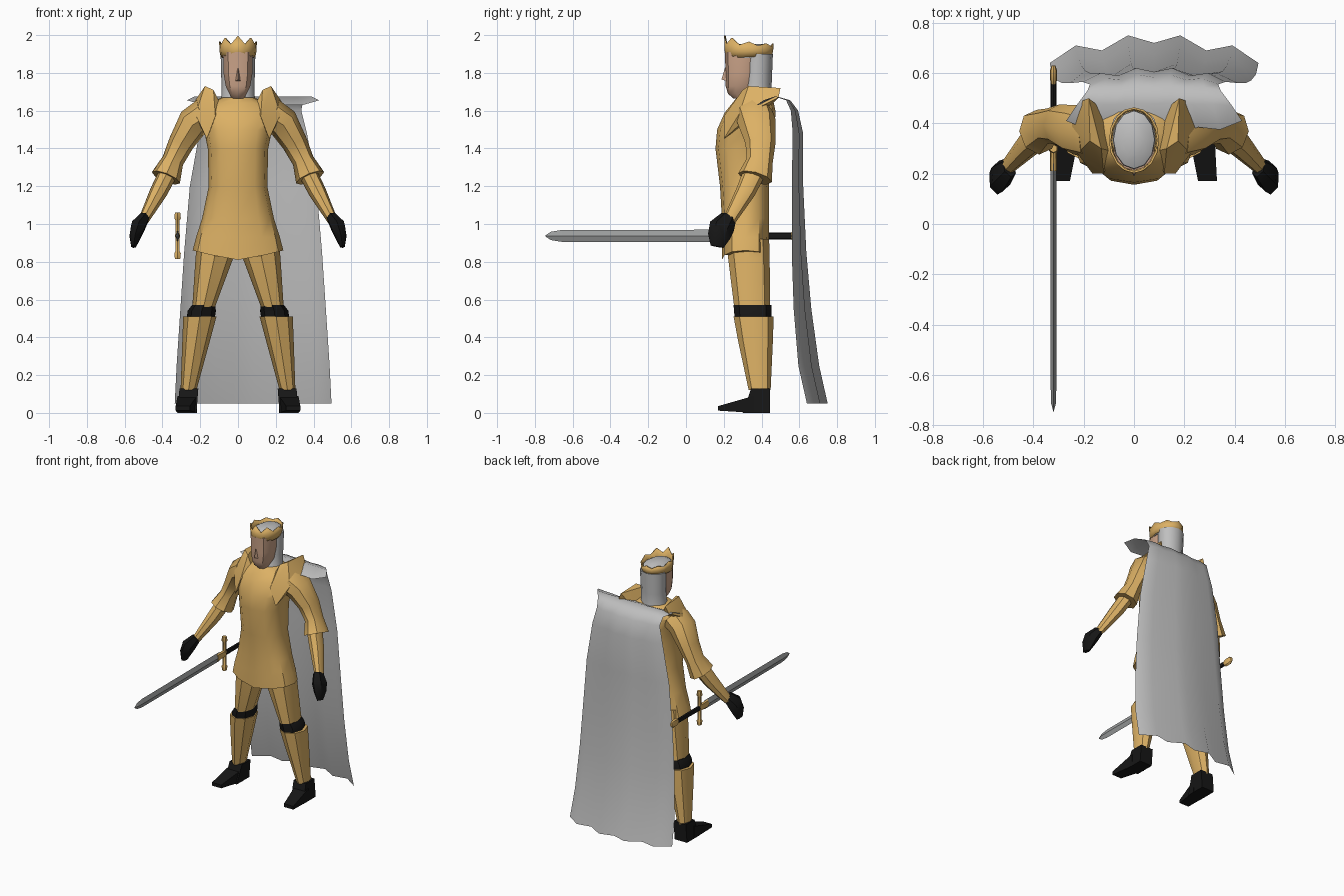
import bpy, bmesh, math
from mathutils import Vector, Quaternion

if "Cube" in bpy.data.objects:
    bpy.data.objects.remove(bpy.data.objects["Cube"], do_unlink=True)


def material(name, rgb):
    m = bpy.data.materials.new(name)
    m.use_nodes = True
    m.diffuse_color = (*rgb, 1)
    bsdf = m.node_tree.nodes["Principled BSDF"]
    bsdf.inputs["Base Color"].default_value = (*rgb, 1)
    bsdf.inputs["Roughness"].default_value = 0.8
    return m


GOLD = material("gold cloth", (0.72, 0.44, 0.13))
GREY = material("grey cloth", (0.52, 0.52, 0.52))
SKIN = material("skin", (0.60, 0.37, 0.25))
BLACK = material("black leather", (0.008, 0.008, 0.008))
STEEL = material("steel", (0.33, 0.34, 0.34))


def finish(name, bm, mat, angle=40):
    bmesh.ops.recalc_face_normals(bm, faces=bm.faces[:])
    mesh = bpy.data.meshes.new(name)
    bm.to_mesh(mesh)
    bm.free()
    mesh.materials.append(mat)
    ob = bpy.data.objects.new(name, mesh)
    bpy.context.collection.objects.link(ob)
    bpy.ops.object.select_all(action="DESELECT")
    ob.select_set(True)
    bpy.context.view_layer.objects.active = ob
    if angle:
        bpy.ops.object.shade_smooth_by_angle(angle=math.radians(angle))
    return ob


def bridge(bm, rows, closed=True):
    n = len(rows[0])
    for a, b in zip(rows, rows[1:]):
        for i in range(n if closed else n - 1):
            j = (i + 1) % n
            bm.faces.new((a[i], a[j], b[j], b[i]))


def loft(name, mat, sections, n=8, flat=False, power=1, dip=0, side=1, angle=40):
    """Skin rings (x, y, z, half width, half depth); flat keeps them level."""
    bm = bmesh.new()
    centres = [Vector(s[:3]) for s in sections]
    rows = []
    for k, (x, y, z, a, b) in enumerate(sections):
        turn = Quaternion()
        if not flat:
            along = centres[min(k + 1, len(centres) - 1)] - centres[max(k - 1, 0)]
            turn = Vector((0, 0, -1)).rotation_difference(along)
        row = []
        for i in range(n):
            t = math.tau * i / n - math.pi / 2
            c, s = math.cos(t), math.sin(t)
            drop = -dip * (1 - abs(c)) if k == 0 else 0
            p = Vector((a * math.copysign(abs(c) ** power, c),
                        b * math.copysign(abs(s) ** power, s), drop))
            p = centres[k] + turn @ p
            row.append(bm.verts.new((p.x * side, p.y, p.z)))
        rows.append(row)
    bridge(bm, rows)
    bm.faces.new(rows[0])
    bm.faces.new(rows[-1])
    return finish(name, bm, mat, angle)


def hulls(name, mat, groups, side=1, angle=30):
    """Convex solids around groups of points, joined in one part."""
    bm = bmesh.new()
    for points in groups:
        verts = [bm.verts.new((x * side, y, z)) for x, y, z in points]
        res = bmesh.ops.convex_hull(bm, input=verts)
        spare = [v for v in res["geom_interior"] if isinstance(v, bmesh.types.BMVert)]
        bmesh.ops.delete(bm, geom=spare, context="VERTS")
    return finish(name, bm, mat, angle)


# Tunic, with a hem that dips front and back
tunic = [(0.86, 0.315, 0.24, 0.125), (0.93, 0.315, 0.222, 0.125),
         (1.03, 0.315, 0.19, 0.125), (1.2, 0.31, 0.155, 0.13),
         (1.4, 0.303, 0.16, 0.147), (1.5, 0.315, 0.18, 0.15),
         (1.59, 0.34, 0.215, 0.135), (1.64, 0.355, 0.15, 0.11),
         (1.67, 0.36, 0.085, 0.09)]
loft("tunic", GOLD, [(0, y, z, a, b) for z, y, a, b in tunic],
     n=12, flat=True, power=0.8, dip=0.05)

# Limbs
for side, label in ((1, "left"), (-1, "right")):
    loft(label + "_sleeve", GOLD,
         [(0.17, 0.36, 1.58, 0.09, 0.1), (0.235, 0.375, 1.54, 0.085, 0.1),
          (0.3, 0.395, 1.43, 0.068, 0.08), (0.345, 0.39, 1.335, 0.058, 0.07),
          (0.382, 0.365, 1.245, 0.08, 0.092)], side=side)
    loft(label + "_forearm", GOLD,
         [(0.36, 0.37, 1.29, 0.05, 0.06), (0.42, 0.315, 1.17, 0.047, 0.052),
          (0.5, 0.23, 1.02, 0.028, 0.034)], side=side)
    loft(label + "_glove", BLACK,
         [(0.495, 0.225, 1.035, 0.03, 0.045), (0.53, 0.19, 0.985, 0.043, 0.068),
          (0.545, 0.175, 0.935, 0.034, 0.06), (0.553, 0.165, 0.88, 0.014, 0.035)],
         n=6, side=side)
    hulls(label + "_shoulder_wing", GOLD, [[
        (0.165, 0.2, 1.45), (0.12, 0.2, 1.57), (0.13, 0.3, 1.71),
        (0.175, 0.33, 1.73), (0.18, 0.5, 1.72), (0.205, 0.49, 1.67),
        (0.25, 0.39, 1.62), (0.225, 0.28, 1.58), (0.09, 0.29, 1.63),
        (0.13, 0.46, 1.64)]], side=side)
    loft(label + "_thigh", GOLD,
         [(0.11, 0.33, 0.92, 0.105, 0.11), (0.125, 0.333, 0.82, 0.1, 0.11),
          (0.182, 0.35, 0.56, 0.06, 0.095)], flat=True, side=side)
    loft(label + "_knee_band", BLACK,
         [(0.182, 0.352, 0.57, 0.062, 0.1), (0.192, 0.354, 0.54, 0.075, 0.1),
          (0.197, 0.355, 0.5, 0.074, 0.097)], flat=True, side=side)
    loft(label + "_greave", GOLD,
         [(0.202, 0.358, 0.51, 0.088, 0.106), (0.222, 0.368, 0.38, 0.073, 0.092),
          (0.262, 0.39, 0.12, 0.042, 0.058)], flat=True, side=side)
    hulls(label + "_shoe", BLACK, [
        [(x, y, 0.13) for x in (0.21, 0.31) for y in (0.345, 0.445)]
        + [(x, y, 0) for x in (0.22, 0.32) for y in (0.3, 0.445)],
        [(x, 0.17, z) for x in (0.255, 0.33) for z in (0.012, 0.036)]
        + [(x, 0.36, z) for x in (0.217, 0.32) for z in (0, 0.09)]], side=side)

# Head, hood and crown
face = [(1.665, 0.31, 0.035, 0.06), (1.69, 0.287, 0.048, 0.065),
        (1.73, 0.295, 0.068, 0.085), (1.8, 0.3, 0.08, 0.09),
        (1.91, 0.305, 0.082, 0.1)]
loft("face", SKIN, [(0, y, z, a, b) for z, y, a, b in face], n=10, flat=True, power=0.85)
hulls("nose", SKIN, [[(0, 0.188, 1.765), (-0.016, 0.22, 1.755), (0.016, 0.22, 1.755),
                      (0, 0.207, 1.83), (0, 0.23, 1.8)]])
hood = [(1.63, 0.365, 0.1, 0.095), (1.68, 0.372, 0.088, 0.08),
        (1.75, 0.378, 0.088, 0.076), (1.9, 0.382, 0.092, 0.078)]
loft("hood", GREY, [(0, y, z, a, b) for z, y, a, b in hood], n=12, flat=True)
dome = [(1.88, 0.335, 0.086, 0.12), (1.93, 0.335, 0.082, 0.115), (1.952, 0.335, 0.045, 0.07)]
loft("hood_top", GREY, [(0, y, z, a, b) for z, y, a, b in dome], n=12, flat=True)

bm = bmesh.new()
rows = [[], [], []]
for i in range(16):
    t = math.tau * i / 16
    front = (1 + math.cos(t)) / 2
    crest = 1.955 + 0.042 * front ** 2 if i % 2 == 0 else 1.94 + 0.012 * front
    for row, r, z in zip(rows, (0.92, 0.98, 1), (1.89 - 0.012 * front, 1.915, crest)):
        row.append(bm.verts.new((0.1 * r * math.sin(t), 0.333 - 0.131 * r * math.cos(t), z)))
bridge(bm, rows)
crown = finish("crown", bm, GOLD, 60)
wall = crown.modifiers.new("wall", "SOLIDIFY")
wall.thickness = 0.008

# Cape: rows of (height, half width, edge depth, fold strength)
folds = [0, 0.07, 0.05, 0.11, 0.08, 0.11, 0.05, 0.07, 0]
drape = [(1.655, 0.35, 0.41, -0.5), (1.675, 0.31, 0.47, 0.1), (1.655, 0.265, 0.53, 0.2),
         (1.6, 0.255, 0.555, 0.35), (1.48, 0.285, 0.565, 0.5), (1.2, 0.335, 0.56, 0.55),
         (0.85, 0.365, 0.56, 0.7), (0.55, 0.385, 0.57, 0.85), (0.25, 0.405, 0.595, 1),
         (0.05, 0.415, 0.64, 1)]
bm = bmesh.new()
rows = []
for k, (z, w, y, fold) in enumerate(drape):
    row = []
    for i, f in enumerate(folds):
        u = i / 4 - 1
        sag = 0.025 if k == 0 and 0 < i < 8 else 0
        row.append(bm.verts.new((0.08 + w * u, y + fold * f, z - sag)))
    rows.append(row)
bridge(bm, rows, closed=False)
finish("cape", bm, GREY, 60)

# Sword, pointing forward at the right hip


def rod(name, mat, profile, n, angle=30):
    loft(name, mat, [(-0.32, y, 0.937, a, b) for y, a, b in profile], n=n, angle=angle)


rod("sword_blade", STEEL, [(0.24, 0.012, 0.033), (-0.66, 0.011, 0.031),
                           (-0.715, 0.009, 0.022), (-0.745, 0.001, 0.002)], 4, 0)
rod("sword_collar", GOLD, [(0.3, 0.013, 0.026), (0.21, 0.014, 0.03)], 8)
rod("sword_grip", BLACK, [(0.57, 0.011, 0.018), (0.3, 0.012, 0.02)], 8)
rod("sword_pommel", GOLD, [(0.63, 0.008, 0.016), (0.61, 0.014, 0.03),
                           (0.575, 0.014, 0.03), (0.555, 0.01, 0.018)], 8)
loft("sword_guard", GOLD, [(-0.32, 0.3, z, a, a) for z, a in (
    (1.062, 0.016), (1.03, 0.02), (1.02, 0.013), (0.855, 0.013),
    (0.845, 0.02), (0.815, 0.016))], n=6)
